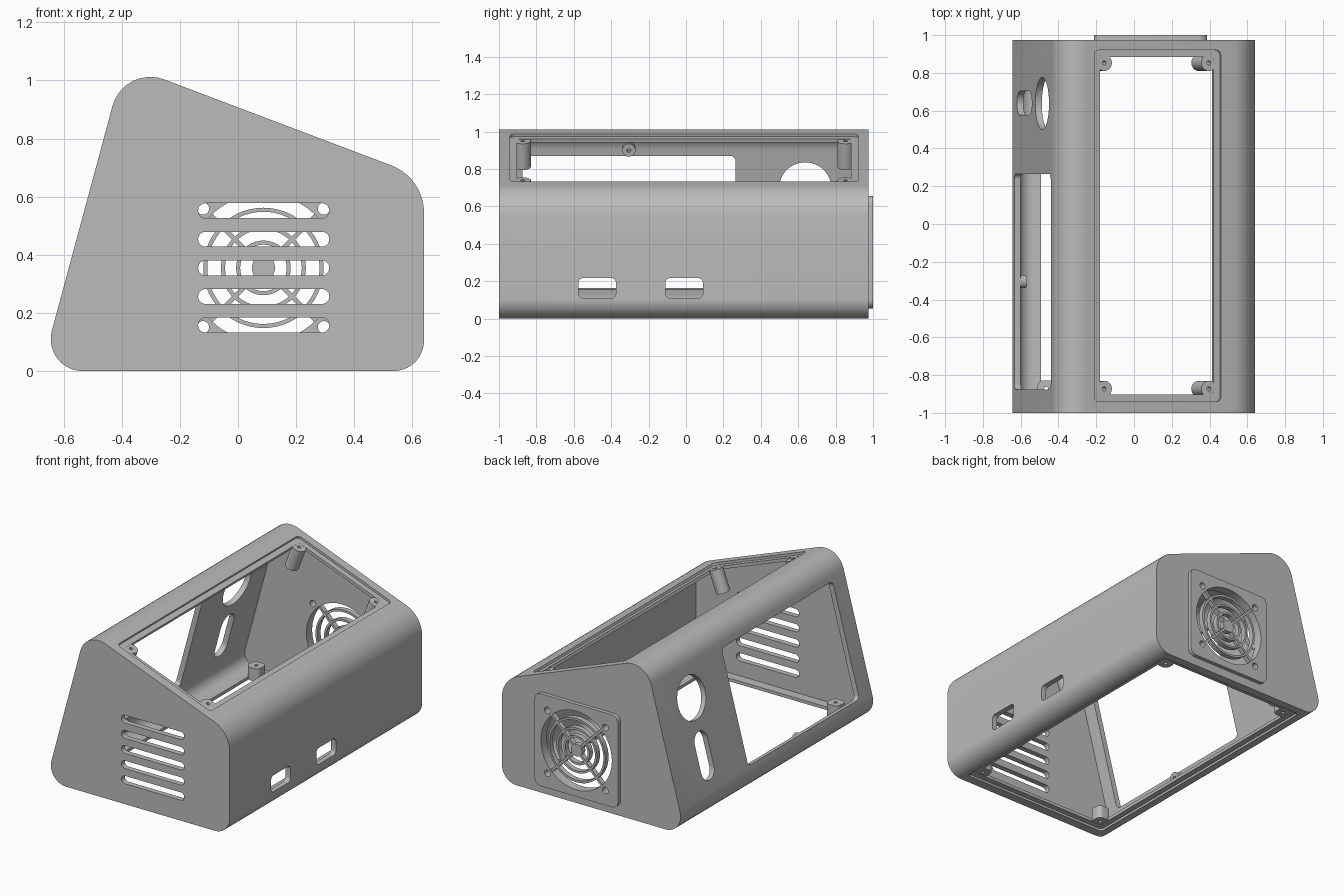
import bpy, bmesh, math
from mathutils import Vector

cube = bpy.data.objects.get("Cube")
if cube:
    bpy.data.objects.remove(cube)

grey = bpy.data.materials.new("plain grey")
grey.use_nodes = True
grey.diffuse_color = (0.5, 0.5, 0.5, 1)
grey.node_tree.nodes["Principled BSDF"].inputs["Base Color"].default_value = (0.5, 0.5, 0.5, 1)

WALL = 0.035
LEDGE = 0.015


# ---- 2D profile helpers ----
def fillet(corners, radii, steps=10):
    """Round each corner of a counter-clockwise polygon."""
    out = []
    n = len(corners)
    for i, r in enumerate(radii):
        p = Vector(corners[i])
        a = (Vector(corners[i - 1]) - p).normalized()
        b = (Vector(corners[(i + 1) % n]) - p).normalized()
        half = a.angle(b) / 2
        centre = p + (a + b).normalized() * r / math.sin(half)
        start = p + a * r / math.tan(half) - centre
        for k in range(steps + 1):
            t = (math.pi - 2 * half) * k / steps
            c, s = math.cos(t), math.sin(t)
            out.append(centre + Vector((start.x * c - start.y * s, start.x * s + start.y * c)))
    return out


def inset(corners, d):
    """Move every edge of a counter-clockwise polygon inward."""
    out = []
    n = len(corners)
    for i in range(n):
        p = Vector(corners[i])
        a = (Vector(corners[i - 1]) - p).normalized()
        b = (Vector(corners[(i + 1) % n]) - p).normalized()
        out.append(p + (a + b) * d / math.sin(a.angle(b)))
    return out


def rect(u0, u1, v0, v1, r):
    return fillet([(u0, v0), (u1, v0), (u1, v1), (u0, v1)], [r] * 4, 8)


def circle(u, v, r, n=32):
    return [Vector((u + r * math.cos(math.tau * k / n), v + r * math.sin(math.tau * k / n)))
            for k in range(n)]


# ---- solid helpers ----
def finish(bm, name):
    bmesh.ops.recalc_face_normals(bm, faces=bm.faces)
    mesh = bpy.data.meshes.new(name)
    bm.to_mesh(mesh)
    bm.free()
    mesh.materials.append(grey)
    ob = bpy.data.objects.new(name, mesh)
    bpy.context.collection.objects.link(ob)
    return ob


def prism(name, pts, frame, d0, d1):
    """Extrude a profile in a plane (origin, u, v) from depth d0 to d1 along its normal."""
    o, u, v = (Vector(c) for c in frame)
    n = u.cross(v)
    bm = bmesh.new()
    face = bm.faces.new([bm.verts.new(o + u * p[0] + v * p[1] + n * d0) for p in pts])
    new = bmesh.ops.extrude_face_region(bm, geom=[face])["geom"]
    bmesh.ops.translate(bm, vec=n * (d1 - d0),
                        verts=[g for g in new if isinstance(g, bmesh.types.BMVert)])
    return finish(bm, name)


def combine(target, other, operation="DIFFERENCE"):
    mod = target.modifiers.new("cut", "BOOLEAN")
    mod.operation = operation
    mod.solver = "EXACT"
    mod.object = other
    bpy.context.view_layer.update()
    with bpy.context.temp_override(object=target, active_object=target):
        bpy.ops.object.modifier_apply(modifier=mod.name)
    bpy.data.objects.remove(other)


def cut(target, pts, frame, d0, d1):
    combine(target, prism("cutter", pts, frame, d0, d1))


# ---- body section and the planes of its sides ----
foot, peak = Vector((-0.678, 0)), Vector((-0.393, 1.056))
section = [foot, (0.64, 0), (0.64, 0.665), peak]
radii = [0.11, 0.105, 0.175, 0.135]
up = (peak - foot).normalized()
down = (Vector((0.64, 0.665)) - peak).normalized()

FRONT = ((0, 0, 0), (1, 0, 0), (0, 0, 1))
SIDE = ((0, 0, 0), (0, 1, 0), (0, 0, 1))
BASE = ((0, 0, 0), (1, 0, 0), (0, 1, 0))
LEAN = ((foot.x, 0, 0), (0, -1, 0), (up.x, 0, up.y))
SLOPE = ((peak.x, 0, peak.y), (down.x, 0, down.y), (0, 1, 0))

# ---- hollow case with raised fan plate ----
FX, FZ = 0.0875, 0.355
case = prism("case_shell", fillet(section, radii), FRONT, -0.975, 1)
combine(case, prism("fan_plate", rect(FX - 0.3, FX + 0.3, FZ - 0.3, FZ + 0.3, 0.045),
                    FRONT, -1, -0.95), "UNION")
cut(case, fillet(inset(section, WALL), [r - WALL for r in radii]), FRONT, -0.94, 0.965)

# sloped and bottom openings, each with a stepped ledge
for frame, u0, u1 in ((SLOPE, 0.196, 0.912), (BASE, -0.53, 0.53)):
    inward = -1 if frame is SLOPE else 1
    e = 0.037
    cut(case, rect(u0, u1, -0.94, 0.92, 0.025), frame, -0.05 * inward, LEDGE * inward)
    cut(case, rect(u0 + e, u1 - e, -0.94 + e, 0.92 - e, 0.015), frame, -0.05 * inward, 0.06 * inward)

# leaning side: window, round hole, oblong hole
for pts in (rect(-0.265, 0.875, 0.171, 0.911, 0.03),
            circle(-0.6375, 0.737, 0.138, 48),
            rect(-0.705, -0.575, 0.223, 0.528, 0.0645)):
    cut(case, pts, LEAN, -0.08, 0.05)

# two ports on the upright side
for y in (-0.475, -0.01):
    cut(case, rect(y - 0.1, y + 0.1, 0.11, 0.217, 0.025), SIDE, 0.58, 0.7)

# front vent slots
for k in range(5):
    z = FZ + (k - 2) * 0.0985
    cut(case, rect(-0.137, 0.314, z - 0.0255, z + 0.0255, 0.025), FRONT, 0.9, 1.05)

# fan hole and its four screw holes
cut(case, circle(FX, FZ, 0.255, 64), FRONT, -1.05, -0.9)
for sx in (-1, 1):
    for sz in (-1, 1):
        cut(case, circle(FX + sx * 0.208, FZ + sz * 0.204, 0.021, 24), FRONT, -1.05, -0.9)
parts = [case]

# ---- fan grille: hub, rings, diagonal spokes ----
parts.append(prism("fan_hub", circle(FX, FZ, 0.04), FRONT, -0.998, -0.965))
for r in (0.087, 0.139, 0.2):
    bm = bmesh.new()
    loop = [bm.verts.new((FX + r + a, y, FZ))
            for a, y in ((-0.007, 0.965), (0.007, 0.965), (0.007, 0.998), (-0.007, 0.998))]
    edges = [bm.edges.new((loop[i - 1], loop[i])) for i in range(4)]
    bmesh.ops.spin(bm, geom=loop + edges, cent=(FX, 0, FZ), axis=(0, 1, 0),
                   angle=math.tau, steps=56, use_merge=True)
    bmesh.ops.remove_doubles(bm, verts=bm.verts, dist=0.0001)
    parts.append(finish(bm, "fan_ring"))
for k in range(2):
    t = math.pi * (0.25 + 0.5 * k)
    c, s = math.cos(t), math.sin(t)
    frame = ((FX, 0, FZ), (c, 0, s), (-s, 0, c))
    parts.append(prism("fan_spoke", [(-0.26, -0.008), (0.26, -0.008), (0.26, 0.008), (-0.26, 0.008)],
                       frame, -0.997, -0.966))

# ---- screw bosses in the corners of both openings ----
for y in (-0.873, 0.853):
    for u in (0.258, 0.85):
        boss = prism("upper_boss", circle(u, y, 0.043), SLOPE, -0.165, -LEDGE - 0.001)
        cut(boss, circle(u, y, 0.011, 16), SLOPE, -0.1, 0)
        parts.append(boss)
    for x in (-0.465, 0.465):
        boss = prism("lower_boss", rect(x - 0.045, x + 0.045, y - 0.045, y + 0.045, 0.03),
                     BASE, LEDGE + 0.001, 0.1)
        cut(boss, circle(x, y, 0.011, 16), BASE, 0, 0.2)
        parts.append(boss)

# ---- screw tabs above and below the window ----
for v in (0.951, 0.135):
    tab = prism("window_tab", circle(0.305, v, 0.035), LEAN, -0.07, -0.02)
    cut(tab, circle(0.305, v, 0.011, 16), LEAN, -0.1, -0.03)
    parts.append(tab)

# ---- smooth rounded edges, keep hard corners ----
bpy.ops.object.select_all(action="DESELECT")
for ob in parts:
    ob.select_set(True)
bpy.context.view_layer.objects.active = case
bpy.ops.object.shade_smooth_by_angle(angle=math.radians(30))
